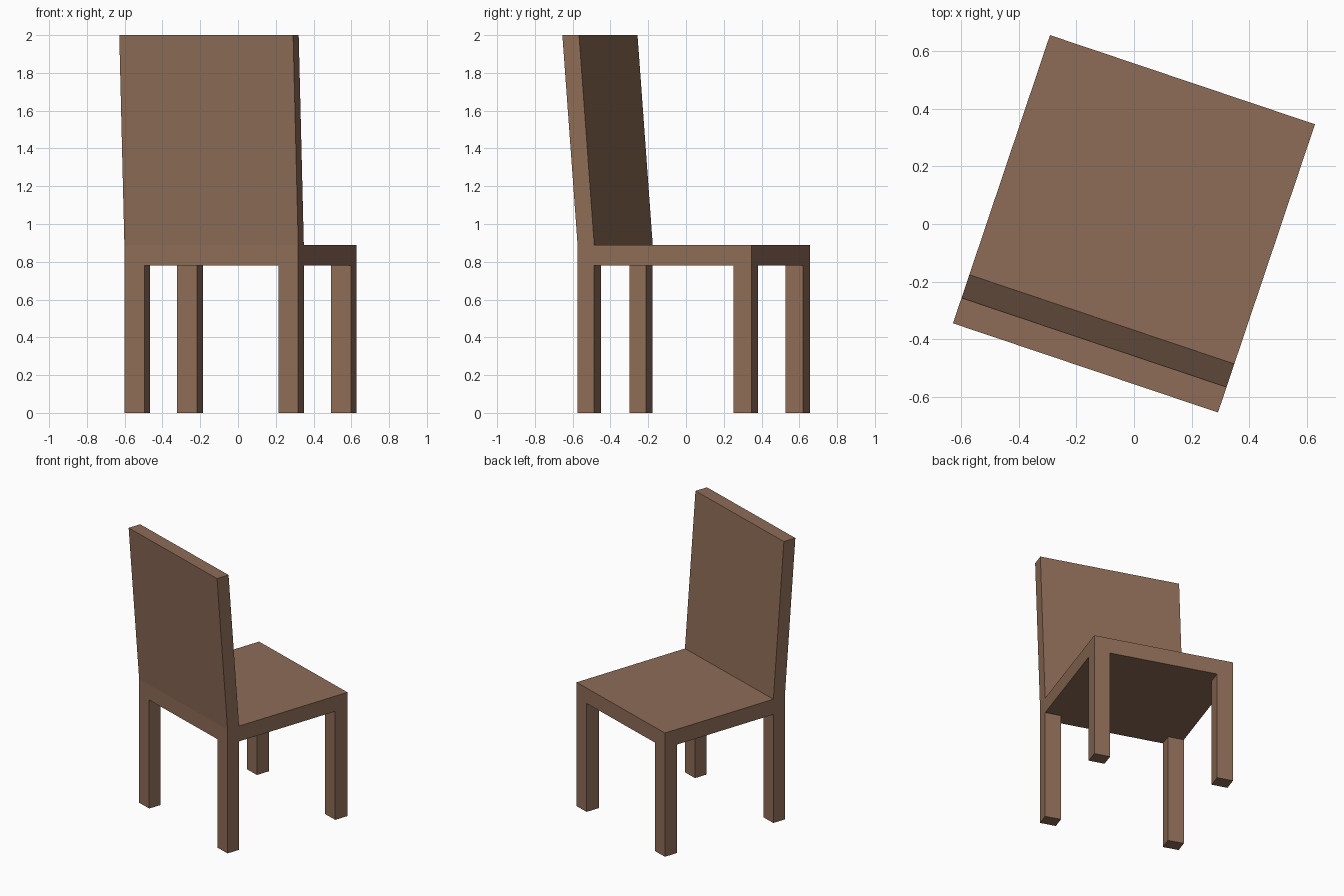
import bpy, bmesh, math
from mathutils import Matrix

if "Cube" in bpy.data.objects:
    bpy.data.objects.remove(bpy.data.objects["Cube"])

W = 0.971            # seat is square
H = W / 2
SEAT_Z0, SEAT_Z1, TOP = 0.78, 0.89, 2.0
LEG_W, THICK, FRONT_LEG_D = 0.111, 0.093, 0.099
LEAN = 0.085         # how far the back tilts at the top

# The whole chair is turned about z
PLACE = Matrix.Translation((0.0135, 0.041, 0)) @ Matrix.Rotation(math.radians(-18.6), 4, 'Z')

wood = bpy.data.materials.new("brown_wood")
wood.diffuse_color = (0.27, 0.15, 0.095, 1)
wood.use_nodes = True
wood.node_tree.nodes["Principled BSDF"].inputs["Base Color"].default_value = wood.diffuse_color


def block(name, x, y, z, lean=0.0):
    """Box between the given ranges; the top is shifted by lean along y."""
    bm = bmesh.new()
    bmesh.ops.create_cube(bm, size=1)
    for v in bm.verts:
        top = v.co.z > 0
        v.co = (x[v.co.x > 0], y[v.co.y > 0] + (lean if top else 0), z[top])
    bm.transform(PLACE)
    mesh = bpy.data.meshes.new(name)
    bm.to_mesh(mesh)
    bm.free()
    mesh.materials.append(wood)
    obj = bpy.data.objects.new(name, mesh)
    bpy.context.collection.objects.link(obj)


# Seat slab
block("seat", (-H, H), (-H, H), (SEAT_Z0, SEAT_Z1))

# Leaning backrest on the -y edge of the seat
block("backrest", (-H, H), (-H, -H + THICK), (SEAT_Z1, TOP), -LEAN)

# Four legs, flush with the seat corners
for side, x in (("left", (-H, -H + LEG_W)), ("right", (H - LEG_W, H))):
    block(f"{side}_leg_under_backrest", x, (-H, -H + THICK), (0, SEAT_Z0))
    block(f"{side}_leg_under_seat_edge", x, (H - FRONT_LEG_D, H), (0, SEAT_Z0))
